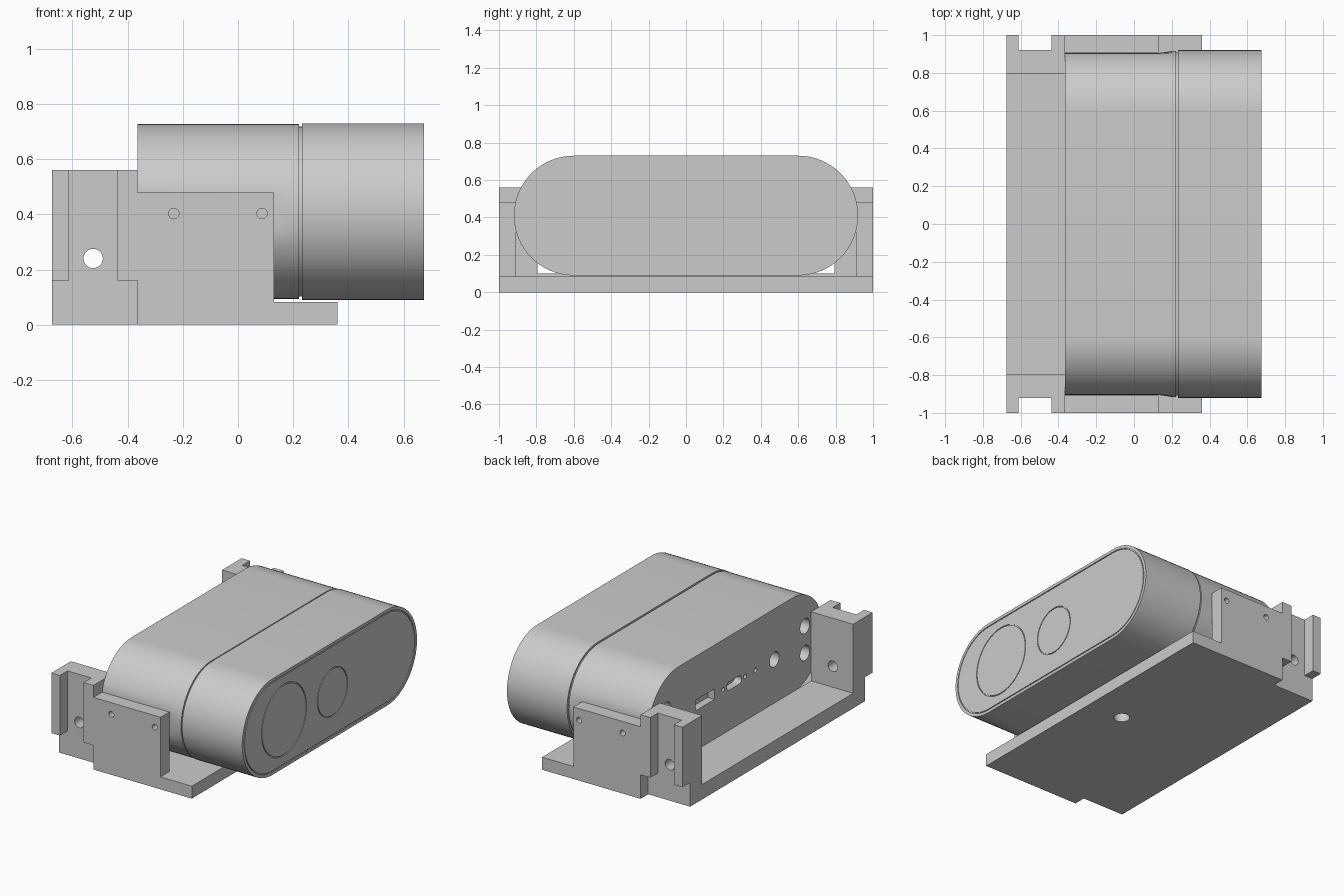
import bpy, bmesh, math
from mathutils import Matrix, Vector

cube = bpy.data.objects.get("Cube")
if cube:
    bpy.data.objects.remove(cube)

grey = bpy.data.materials.new("plain grey")
grey.use_nodes = True
grey.diffuse_color = (0.6, 0.6, 0.6, 1)
grey.node_tree.nodes["Principled BSDF"].inputs["Base Color"].default_value = (0.6, 0.6, 0.6, 1)

MID, RADIUS, HALF = 0.41, 0.32, 0.6   # body centre height, end radius, half straight length
BACK, FRONT, SEAM = -0.365, 0.675, 0.227


def finish(name, bm):
    bmesh.ops.recalc_face_normals(bm, faces=bm.faces)
    mesh = bpy.data.meshes.new(name)
    bm.to_mesh(mesh)
    bm.free()
    mesh.materials.append(grey)
    ob = bpy.data.objects.new(name, mesh)
    bpy.context.collection.objects.link(ob)
    return ob


def box(name, x0, x1, y0, y1, z0, z1):
    bm = bmesh.new()
    centre = Vector((x0 + x1, y0 + y1, z0 + z1)) / 2
    scale = Matrix.Diagonal((x1 - x0, y1 - y0, z1 - z0, 1))
    bmesh.ops.create_cube(bm, size=1, matrix=Matrix.Translation(centre) @ scale)
    return finish(name, bm)


def rod(name, axis, centre, r, length):
    turn = {"X": Matrix.Rotation(math.pi / 2, 4, "Y"),
            "Y": Matrix.Rotation(math.pi / 2, 4, "X"), "Z": Matrix()}[axis]
    bm = bmesh.new()
    bmesh.ops.create_cone(bm, cap_ends=True, segments=32, radius1=r, radius2=r,
                          depth=length, matrix=Matrix.Translation(centre) @ turn)
    return finish(name, bm)


def combine(target, tool, operation):
    mod = target.modifiers.new("combine", "BOOLEAN")
    mod.operation, mod.solver, mod.object = operation, "EXACT", tool
    bpy.context.view_layer.objects.active = target
    bpy.ops.object.modifier_apply(modifier=mod.name)
    bpy.data.objects.remove(tool)


def stadium(r, half, y, z, steps=32):
    """Outline of a rounded slot in the YZ plane."""
    pts = []
    for side in (1, -1):
        for i in range(steps + 1):
            a = -math.pi / 2 + math.pi * i / steps
            pts.append((y + side * (half + r * math.cos(a)), z + side * r * math.sin(a)))
    return pts


def loft(name, rings, closed=False):
    """Skin a list of (x, outline) rings; capped, or joined end to start."""
    bm = bmesh.new()
    loops = [[bm.verts.new((x, y, z)) for y, z in pts] for x, pts in rings]
    pairs = list(zip(loops, loops[1:]))
    if closed:
        pairs.append((loops[-1], loops[0]))
    else:
        bm.faces.new(loops[0])
        bm.faces.new(loops[-1])
    for a, b in pairs:
        n = len(a)
        for i in range(n):
            j = (i + 1) % n
            bm.faces.new((a[i], a[j], b[j], b[i]))
    return finish(name, bm)


def face_groove(body, r, half, y, z, width=0.006, depth=0.006):
    """Thin outline cut into the front face."""
    outer = stadium(r, half, y, z)
    inner = stadium(r - width, half, y, z)
    x0, x1 = FRONT - depth, FRONT + 0.02
    combine(body, loft("groove_cutter", [(x0, outer), (x1, outer), (x1, inner), (x0, inner)],
                       closed=True), "DIFFERENCE")


# Device body: rounded slab, flattened at both ends towards the back, with a seam
rings = []
for x, r, limit in ((BACK, RADIUS - 0.003, 0.905), (0.13, RADIUS - 0.003, 0.905),
                    (0.21, RADIUS - 0.003, 1), (SEAM - 0.005, RADIUS - 0.003, 1),
                    (SEAM - 0.005, RADIUS - 0.012, 1), (SEAM + 0.005, RADIUS - 0.012, 1),
                    (SEAM + 0.005, RADIUS, 1), (FRONT, RADIUS, 1)):
    outline = stadium(r, HALF, 0, MID)
    rings.append((x, [(max(-limit, min(limit, y)), z) for y, z in outline]))
body = loft("device_body", rings)

# Front face outlines: rim and two round windows
face_groove(body, RADIUS - 0.02, HALF, 0, MID)
face_groove(body, 0.237, 0.0005, -0.48, MID)
face_groove(body, 0.16, 0.0005, 0.03, 0.40)

# Back face sockets, slots and pin holes
for y, z, r in ((-0.41, 0.39, 0.05), (-0.73, 0.49, 0.05), (-0.73, 0.31, 0.05),
                (0.73, 0.49, 0.05), (0.73, 0.31, 0.05),
                (0.13, 0.395, 0.014), (-0.1, 0.395, 0.014), (-0.21, 0.395, 0.014)):
    combine(body, rod("socket_cutter", "X", (BACK, y, z), r, 0.14), "DIFFERENCE")
combine(body, box("port_cutter", BACK - 0.1, BACK + 0.05, 0.22, 0.42, 0.365, 0.435), "DIFFERENCE")
slot = stadium(0.028, 0.05, 0.015, 0.395, 8)
combine(body, loft("slot_cutter", [(BACK - 0.1, slot), (BACK + 0.05, slot)]), "DIFFERENCE")

# Cradle: floor, rear beam, side walls and slotted rear posts
cradle = box("cradle", BACK, 0.36, -1, 1, 0, 0.083)
combine(cradle, box("rear_beam", -0.675, BACK, -0.92, 0.92, 0, 0.1), "UNION")
for s in (-1, 1):
    def side_box(name, x0, x1, y0, y1, z0, z1):
        return box(name, x0, x1, min(s * y0, s * y1), max(s * y0, s * y1), z0, z1)

    combine(cradle, side_box("side_wall", BACK, 0.13, 0.908, 1, 0, 0.48), "UNION")
    combine(cradle, side_box("post_foot", -0.675, BACK, 0.795, 0.92, 0, 0.16), "UNION")
    combine(cradle, side_box("rear_post", -0.675, BACK, 0.795, 1, 0.16, 0.56), "UNION")
    combine(cradle, side_box("post_slot", -0.612, -0.437, 0.92, 1.1, 0.161, 0.7), "DIFFERENCE")
    combine(cradle, side_box("slot_base", -0.612, -0.437, 0.92, 1.1, 0.1, 0.2), "DIFFERENCE")
    # Bolt hole through the post and two screw holes through the wall
    for x, z, r in ((-0.525, 0.24, 0.035), (-0.233, 0.403, 0.019), (0.087, 0.403, 0.019)):
        combine(cradle, rod("hole_cutter", "Y", (x, s * 0.92, z), r, 0.4), "DIFFERENCE")

# Mounting hole in the floor
combine(cradle, rod("mount_cutter", "Z", (0.1, 0, 0), 0.05, 0.3), "DIFFERENCE")

# Smooth the curved surfaces, keep the edges crisp
for ob in (body, cradle):
    bpy.ops.object.select_all(action="DESELECT")
    ob.select_set(True)
    bpy.context.view_layer.objects.active = ob
    bpy.ops.object.shade_smooth_by_angle(angle=math.radians(20))
